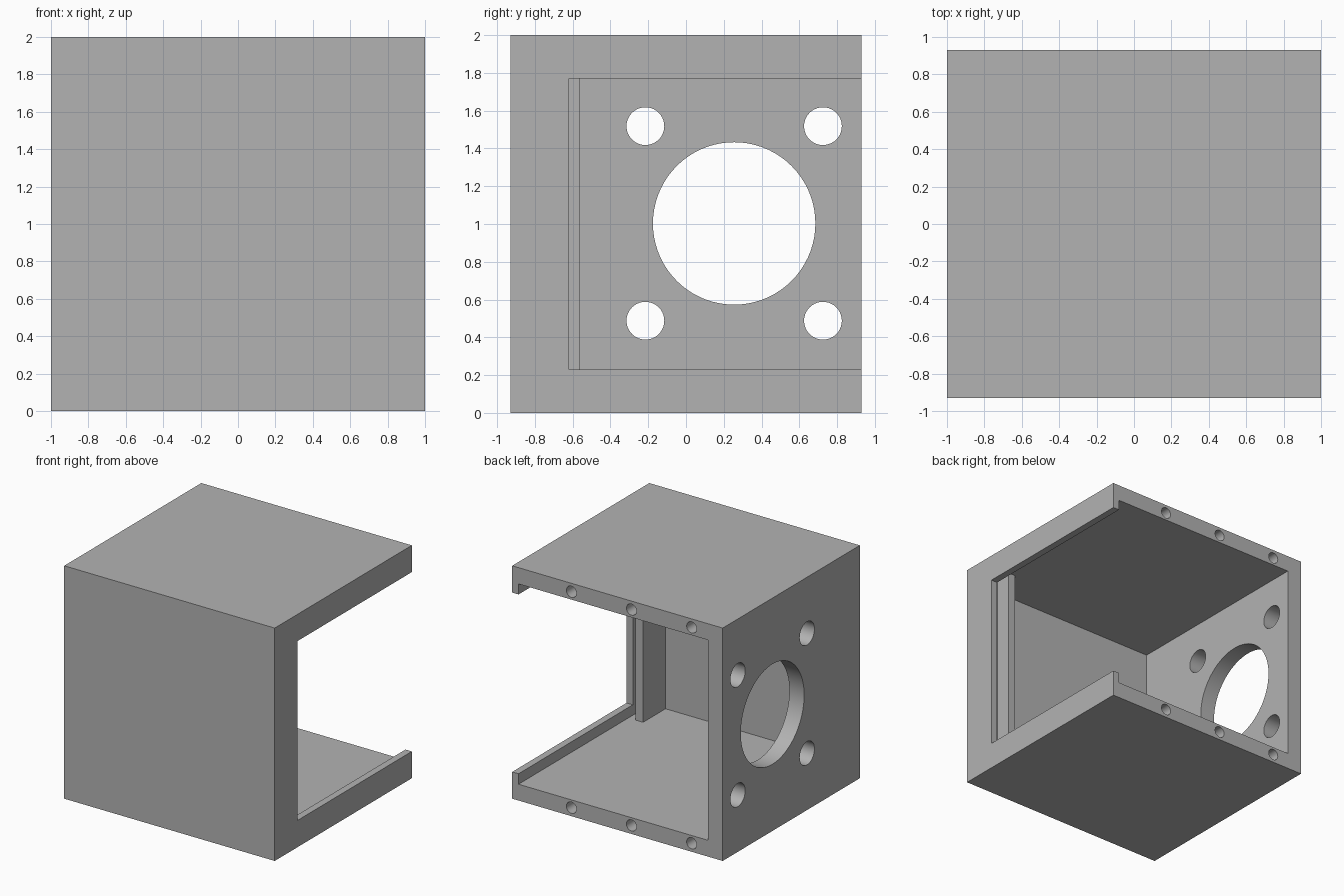
import bpy
import bmesh
import math
from mathutils import Vector, Matrix

cube = bpy.data.objects.get("Cube")
if cube:
    bpy.data.objects.remove(cube, do_unlink=True)

HALF_Y = 0.93      # half depth of the housing
BEYOND = 1.1       # cutters run past the open sides

grey = bpy.data.materials.new("plain_grey")
grey.use_nodes = True
colour = (0.45, 0.45, 0.45, 1)
grey.diffuse_color = colour
grey.node_tree.nodes["Principled BSDF"].inputs["Base Color"].default_value = colour


def finish(name, bm):
    bmesh.ops.recalc_face_normals(bm, faces=bm.faces)
    mesh = bpy.data.meshes.new(name)
    bm.to_mesh(mesh)
    bm.free()
    mesh.materials.append(grey)
    obj = bpy.data.objects.new(name, mesh)
    bpy.context.collection.objects.link(obj)
    return obj


def prism(name, outline, z0, z1):
    """Extrude an outline in plan from z0 up to z1."""
    bm = bmesh.new()
    face = bm.faces.new([bm.verts.new((x, y, z0)) for x, y in outline])
    top = bmesh.ops.extrude_face_region(bm, geom=[face])["geom"]
    verts = [v for v in top if isinstance(v, bmesh.types.BMVert)]
    bmesh.ops.translate(bm, verts=verts, vec=(0, 0, z1 - z0))
    return finish(name, bm)


def box(name, x0, x1, y0, y1, z0, z1):
    return prism(name, [(x0, y0), (x1, y0), (x1, y1), (x0, y1)], z0, z1)


def drill(name, centre, axis, radius, length, sides):
    bm = bmesh.new()
    turn = Vector((0, 0, 1)).rotation_difference(Vector(axis)).to_matrix().to_4x4()
    bmesh.ops.create_cone(bm, cap_ends=True, segments=sides, radius1=radius,
                          radius2=radius, depth=length,
                          matrix=Matrix.Translation(centre) @ turn)
    return finish(name, bm)


# Solid block of the housing
housing = box("housing", -1, 1, -HALF_Y, HALF_Y, 0, 2)

# Inner room with the upright rib and the panel slot at the open side
room = [(-0.86, -0.865), (0.8, -0.865), (0.8, -0.56), (0.87, -0.56),
        (0.87, -0.7), (0.94, -0.7), (0.94, BEYOND), (-0.86, BEYOND)]
cutters = [prism("room_cutter", room, 0.14, 1.86),
           box("side_opening_cutter", 0.9, BEYOND, -0.62, BEYOND, 0.23, 1.77)]

# Large round hole and four mounting holes in the side wall
hole_y, hole_z = 0.255, 1.003
cutters.append(drill("round_hole_cutter", (-0.95, hole_y, hole_z), (1, 0, 0), 0.43, 0.4, 72))
for sy in (-1, 1):
    for sz in (-1, 1):
        centre = (-0.95, hole_y + sy * 0.47, hole_z + sz * 0.515)
        cutters.append(drill("mounting_hole_cutter", centre, (1, 0, 0), 0.1, 0.4, 40))

# Blind screw holes in the back edges of the floor and ceiling
for x in (-0.705, -0.133, 0.438):
    for z in (0.073, 1.927):
        cutters.append(drill("screw_hole_cutter", (x, HALF_Y, z), (0, 1, 0), 0.048, 0.8, 24))

# Cut everything out of the block
bpy.ops.object.select_all(action="DESELECT")
bpy.context.view_layer.objects.active = housing
housing.select_set(True)
for cutter in cutters:
    mod = housing.modifiers.new(cutter.name, "BOOLEAN")
    mod.operation = "DIFFERENCE"
    mod.solver = "EXACT"
    mod.object = cutter
    bpy.ops.object.modifier_apply(modifier=mod.name)
    bpy.data.objects.remove(cutter, do_unlink=True)

bpy.ops.object.shade_smooth_by_angle(angle=math.radians(30))
